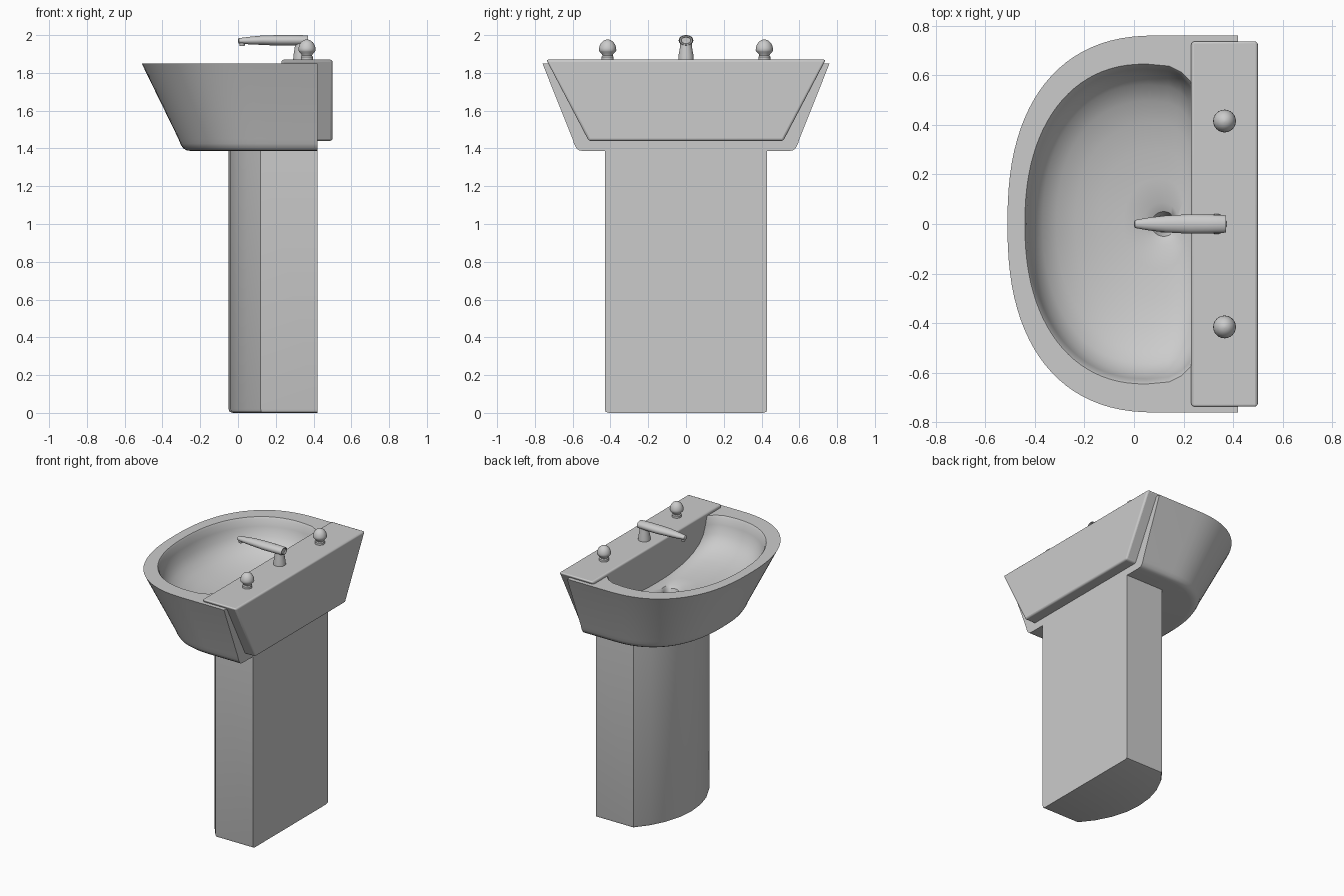
import bpy, bmesh, math
from mathutils import Vector

if "Cube" in bpy.data.objects:
    bpy.data.objects.remove(bpy.data.objects["Cube"])


def finish(name, bm, angle=35):
    bmesh.ops.recalc_face_normals(bm, faces=bm.faces)
    me = bpy.data.meshes.new(name)
    bm.to_mesh(me)
    bm.free()
    ob = bpy.data.objects.new(name, me)
    bpy.context.collection.objects.link(ob)
    bpy.ops.object.select_all(action='DESELECT')
    ob.select_set(True)
    bpy.context.view_layer.objects.active = ob
    bpy.ops.object.shade_smooth_by_angle(angle=math.radians(angle))
    return ob


def loft(name, rings, angle=35):
    """Skin a stack of equal-length rings and cap both ends."""
    bm = bmesh.new()
    loops = [[bm.verts.new(p) for p in r] for r in rings]
    n = len(loops[0])
    for a, b in zip(loops, loops[1:]):
        for i in range(n):
            j = (i + 1) % n
            bm.faces.new((a[i], a[j], b[j], b[i]))
    bm.faces.new(loops[0])
    bm.faces.new(loops[-1])
    return finish(name, bm, angle)


def spow(v, e):
    return math.copysign(abs(v) ** e, v)


def lathe(name, profile, x, y, n=24):
    return loft(name, [[(x + r * math.cos(2 * math.pi * i / n),
                         y + r * math.sin(2 * math.pi * i / n), z)
                        for i in range(n)] for r, z in profile])


# Basin: D-shaped outer shell, flat rim and hollow bowl in one skin
M, K = 48, 16
front = [math.pi * (i / M - 0.5) for i in range(M + 1)]
back = [math.pi * (0.5 - k / K) for k in range(1, K)]
outer = [(0.1 - 0.61 * spow(math.cos(t), 2 / 2.4), 0.76 * spow(math.sin(t), 2 / 2.4))
         for t in front]
outer += [(0.42, 0.76 * (1 - 2 * k / (K - 2))) for k in range(K - 1)]
inner = [(0.05 - 0.49 * spow(math.cos(t), 2 / 2.25), 0.645 * spow(math.sin(t), 2 / 2.25))
         for t in front]
inner += [(0.05 + 0.27 * spow(math.cos(t), 2 / 3), 0.645 * spow(math.sin(t), 2 / 3))
          for t in back]
drain = [(0.12 - 0.05 * math.cos(t), 0.05 * math.sin(t)) for t in front]
drain += [(0.12 + 0.05 * math.cos(t), 0.05 * math.sin(t)) for t in back]

rings = [[(0.42 + (x - 0.42) * s, y * s, z) for x, y in outer]
         for s, z in ((0.72, 1.387), (0.745, 1.39), (0.765, 1.402), (0.78, 1.425),
                      (0.79, 1.45), (1, 1.85))]
rings += [[(dx + (x - dx) * s, dy + (y - dy) * s, z)
           for (x, y), (dx, dy) in zip(inner, drain)]
          for s, z in ((1, 1.85), (0.985, 1.838), (0.965, 1.79), (0.93, 1.73),
                       (0.86, 1.68), (0.75, 1.64), (0.6, 1.61), (0.42, 1.588),
                       (0.22, 1.573), (0.06, 1.565), (0, 1.55))]
rings.append([(0.12 + (x - 0.12) * 0.7, y * 0.7, 1.51) for x, y in drain])
loft("basin", rings)

# Pedestal with a bowed front
R = (0.43 ** 2 + 0.17 ** 2) / (2 * 0.17)
A = math.asin(0.43 / R)
ped = [(0.42, -0.43)]
ped += [(-0.05 + R - R * math.cos(A * k / 4), R * math.sin(A * k / 4)) for k in range(-4, 5)]
ped += [(0.42, 0.43)]
loft("pedestal", [[(0.42 + (x - 0.42) * s, y * s, z) for x, y in ped]
                  for s, z in ((0.95, 0), (0.99, 0.006), (1, 0.02), (1, 1.4))], 32)

# Back slab carrying the taps
slab = loft("back_slab", [[(x, -wt, 1.87), (x, wt, 1.87), (x, wb, 1.44), (x, -wb, 1.44)]
                          for x, wt, wb in ((0.23, 0.74, 0.515), (0.5, 0.74, 0.515))])
bev = slab.modifiers.new("soft_edges", 'BEVEL')
bev.width = 0.012
bev.segments = 3

# Tap knobs
knob = [(0.032, 1.86), (0.032, 1.885), (0.027, 1.892), (0.03, 1.9), (0.042, 1.912)]
knob += [(0.046 * math.cos(a), 1.92 + 0.057 * math.sin(a))
         for a in (math.radians(d) for d in range(0, 90, 12))] + [(0.002, 1.977)]
for side, y in (("left", 0.415), ("right", -0.415)):
    lathe(side + "_tap_knob", knob, 0.365, y)

# Spout column
lathe("spout_column", [(0.041, 1.86), (0.04, 1.89), (0.033, 1.93), (0.03, 1.97)], 0.333, 0)

# Spout arm: oval sections along x (x, half width, half height, centre z)
arm = [(0.0, 0.008, 0.008, 1.97), (0.004, 0.016, 0.014, 1.97), (0.06, 0.026, 0.02, 1.971),
       (0.13, 0.034, 0.025, 1.973), (0.22, 0.039, 0.028, 1.972), (0.3, 0.038, 0.028, 1.972),
       (0.36, 0.036, 0.027, 1.972), (0.37, 0.034, 0.025, 1.972), (0.37, 0.027, 0.019, 1.972),
       (0.362, 0.025, 0.017, 1.972)]
loft("spout_arm", [[(x, w * math.cos(2 * math.pi * i / 24), z + h * math.sin(2 * math.pi * i / 24))
                    for i in range(24)] for x, w, h, z in arm])

# Spout nozzle
lathe("spout_nozzle", [(0.012, 1.942), (0.014, 1.946), (0.014, 1.97)], 0.022, 0, 16)
